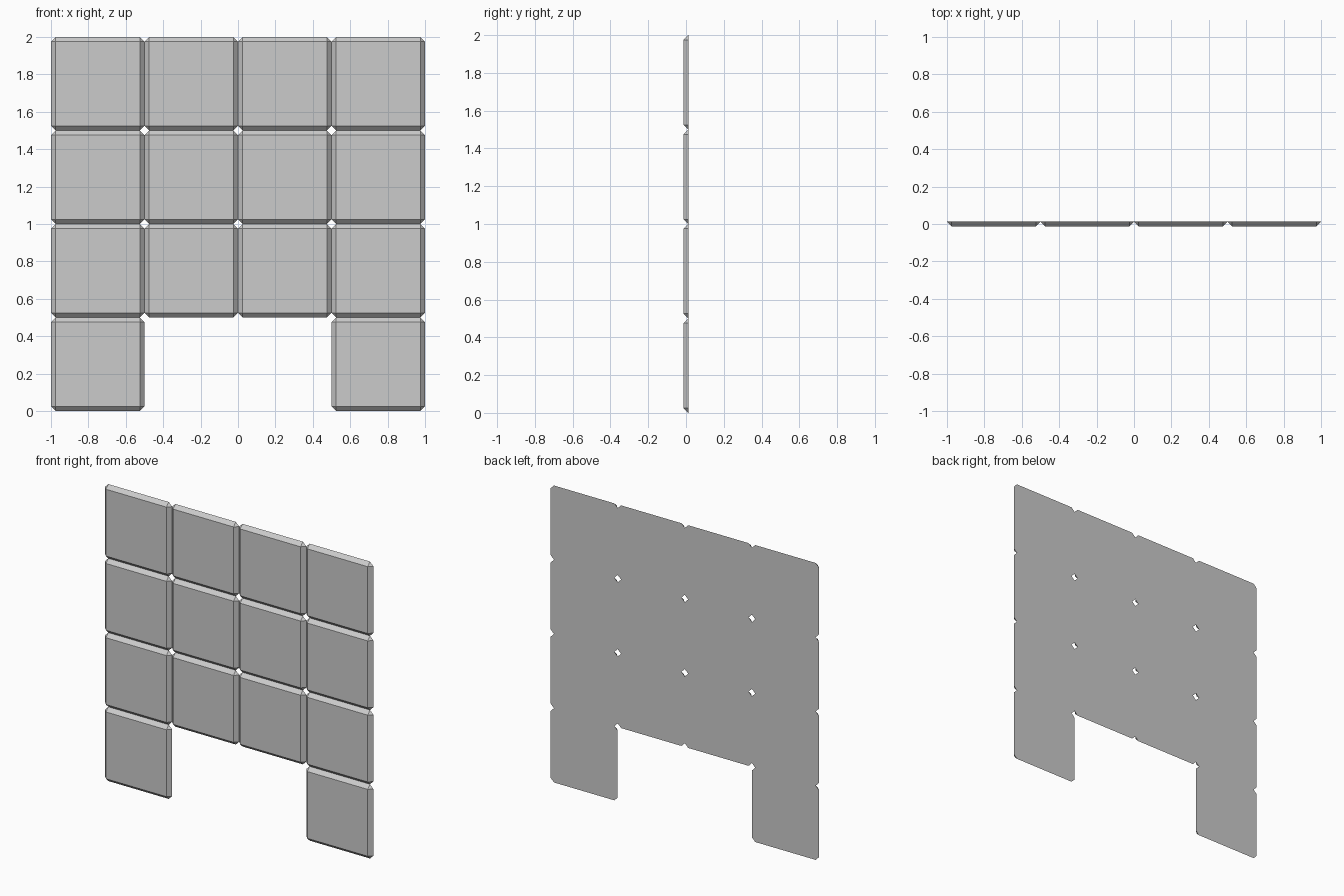
import bpy, bmesh

if "Cube" in bpy.data.objects:
    bpy.data.objects.remove(bpy.data.objects["Cube"])

TILE, BEVEL = 0.5, 0.025
H = TILE / 2
I = H - BEVEL
YF, YB = -BEVEL / 2, BEVEL / 2


def add_tile(bm, cx, cz):
    """Flat tile: square front face, 45 degree sides, clipped-corner back."""
    front = [bm.verts.new((cx + x, YF, cz + z))
             for x, z in ((-I, -I), (I, -I), (I, I), (-I, I))]
    back = [bm.verts.new((cx + x, YB, cz + z))
            for x, z in ((-I, -H), (I, -H), (H, -I), (H, I),
                         (I, H), (-I, H), (-H, I), (-H, -I))]
    bm.faces.new(front)
    bm.faces.new(back[::-1])
    for i in range(4):
        j = (i + 1) % 4
        a, b, c = back[2 * i], back[2 * i + 1], back[(2 * i + 2) % 8]
        bm.faces.new((front[i], a, b, front[j]))   # sloped side
        bm.faces.new((front[j], b, c))             # corner facet


# Tiled wall panel with a doorway gap in the middle of the bottom row
bm = bmesh.new()
for row in range(4):
    for col in range(4):
        if row == 0 and col in (1, 2):
            continue
        add_tile(bm, -1 + H + col * TILE, H + row * TILE)

# Join neighbouring tiles along their shared back edges
bmesh.ops.remove_doubles(bm, verts=bm.verts, dist=1e-4)

mesh = bpy.data.meshes.new("tiled_wall_panel")
bm.to_mesh(mesh)
bm.free()
bpy.context.collection.objects.link(bpy.data.objects.new("tiled_wall_panel", mesh))
